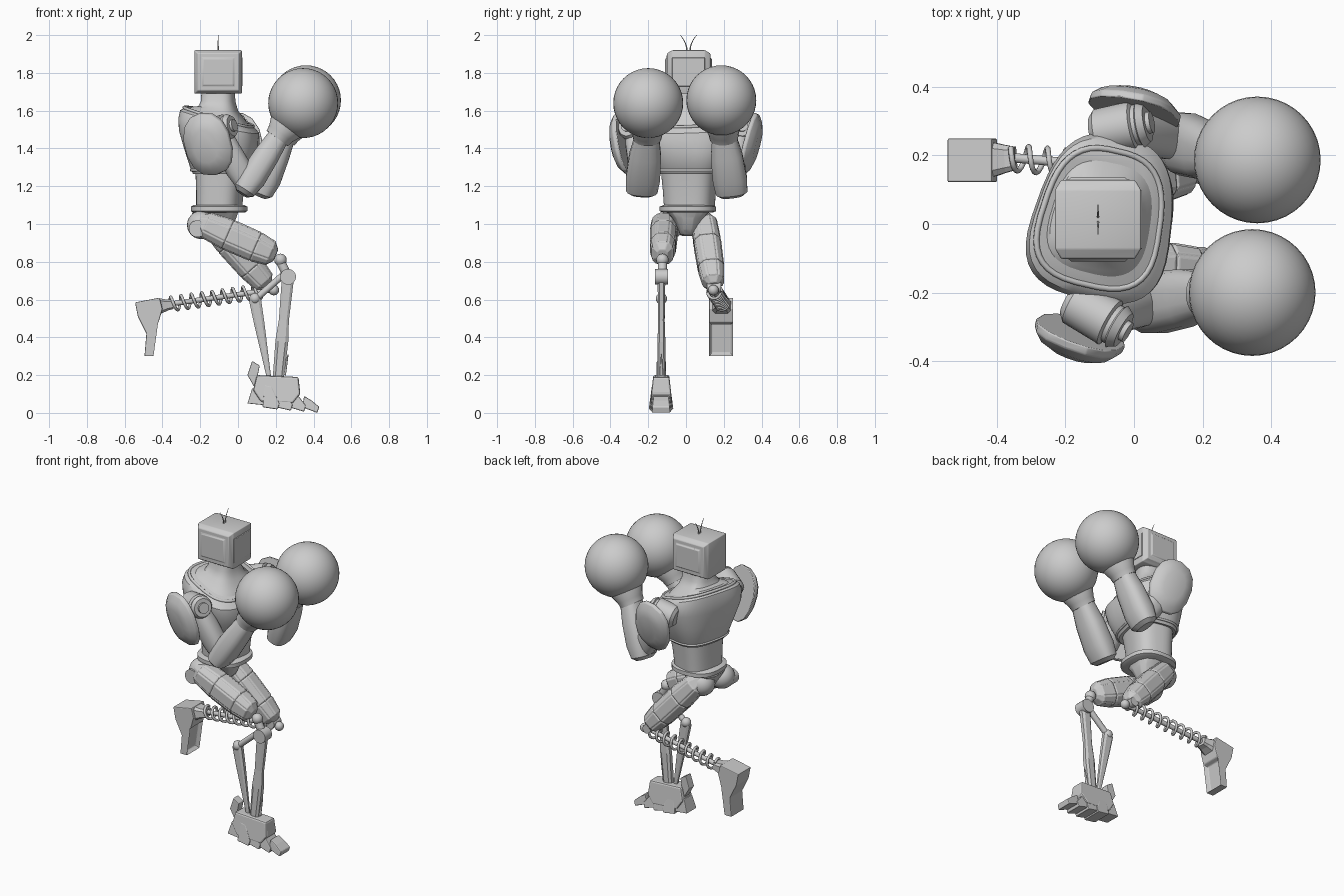
import bpy, bmesh
from math import sin, cos, pi, radians
from mathutils import Vector, Matrix

old = bpy.data.objects.get("Cube")
if old:
    bpy.data.objects.remove(old)

grey = bpy.data.materials.new("plain grey")
grey.use_nodes = True
grey.diffuse_color = (0.6, 0.6, 0.6, 1)
grey.node_tree.nodes["Principled BSDF"].inputs["Base Color"].default_value = (0.6, 0.6, 0.6, 1)


def finish(name, bm, smooth=True, bevel=0):
    bmesh.ops.recalc_face_normals(bm, faces=bm.faces)
    me = bpy.data.meshes.new(name)
    bm.to_mesh(me)
    bm.free()
    me.materials.append(grey)
    ob = bpy.data.objects.new(name, me)
    bpy.context.collection.objects.link(ob)
    if bevel:
        mod = ob.modifiers.new("Bevel", "BEVEL")
        mod.width, mod.segments = bevel, 2
    if smooth:
        bpy.ops.object.select_all(action="DESELECT")
        ob.select_set(True)
        bpy.context.view_layer.objects.active = ob
        bpy.ops.object.shade_smooth_by_angle(angle=radians(35))
    return ob


def skin(rings):
    """Closed surface through rings of equal point count."""
    bm = bmesh.new()
    vs = [[bm.verts.new(p) for p in ring] for ring in rings]
    n = len(vs[0])
    for lo, hi in zip(vs, vs[1:]):
        for i in range(n):
            bm.faces.new((lo[i], lo[(i + 1) % n], hi[(i + 1) % n], hi[i]))
    bm.faces.new(vs[0])
    bm.faces.new(vs[-1])
    return bm


def oval(n, power=2):
    pts = []
    for i in range(n):
        a = 2 * pi * (i + 0.5) / n
        c, s = cos(a), sin(a)
        pts.append((abs(c) ** (2 / power) * (1 if c > 0 else -1),
                    abs(s) ** (2 / power) * (1 if s > 0 else -1)))
    return pts


def limb(name, a, b, prof, n=20, power=2, smooth=True, ref=(0, 1, 0), panels=0, bevel=0):
    """Lofted shape from a to b; prof holds (position, half width, half height)."""
    a, b, ref = Vector(a), Vector(b), Vector(ref)
    d = (b - a).normalized()
    if abs(d.dot(ref.normalized())) > 0.98:
        ref = Vector((1, 0, 0))
    side = (ref - d * d.dot(ref)).normalized()
    up = d.cross(side)
    bm = skin([[a.lerp(b, t) + side * w * u + up * h * v for u, v in oval(n, power)]
               for t, w, h in prof])
    if panels:
        bm.normal_update()
        big = [f for f in bm.faces if len(f.verts) == 4 and f.calc_area() > 0.003]
        bmesh.ops.inset_individual(bm, faces=big, thickness=panels, depth=panels)
    return finish(name, bm, smooth, bevel)


def rod(name, a, b, r, r2=None, n=12):
    return limb(name, a, b, [(0, r, r), (1, r2 or r, r2 or r)], n)


def ball(name, c, r, seg=24):
    bm = bmesh.new()
    bmesh.ops.create_uvsphere(bm, u_segments=seg, v_segments=seg // 2, radius=r,
                              matrix=Matrix.Translation(c))
    ob = finish(name, bm, False)
    ob.data.polygons.foreach_set("use_smooth", [True] * len(ob.data.polygons))
    return ob


def tube(name, pts, r, cyclic=False, tip=1):
    """Wire along a path, made with a bevelled curve."""
    cu = bpy.data.curves.new(name, "CURVE")
    cu.dimensions, cu.bevel_depth, cu.bevel_resolution = "3D", r, 2
    cu.use_fill_caps = True
    sp = cu.splines.new("POLY")
    sp.points.add(len(pts) - 1)
    for i, (p, q) in enumerate(zip(sp.points, pts)):
        p.co = (*q, 1)
        p.radius = 1 + (tip - 1) * i / len(pts)
    sp.use_cyclic_u = cyclic
    cu.materials.append(grey)
    ob = bpy.data.objects.new(name, cu)
    bpy.context.collection.objects.link(ob)
    bpy.ops.object.select_all(action="DESELECT")
    ob.select_set(True)
    bpy.context.view_layer.objects.active = ob
    bpy.ops.object.convert(target="MESH")


def plate(name, outline, mid, w, bevel=0.004, taper=0.0, groove=False):
    """Side outline in x, z given half width w in y, narrowing upwards by taper."""
    bm = skin([[(x, mid + s * w * (1 - taper * z), z) for x, z in outline] for s in (-1, 1)])
    if groove:
        bmesh.ops.recalc_face_normals(bm, faces=bm.faces)
        sole = max((f for f in bm.faces if f.normal.x > 0.7), key=lambda f: f.calc_area())
        bmesh.ops.inset_individual(bm, faces=[sole], thickness=0.02, depth=-0.025)
    return finish(name, bm, False, bevel)


# Head: box with tapered sides and raised panels
diag = 2 ** 0.5
half = [(0, 0.08), (0.03, 0.084), (0.035, 0.108), (0.15, 0.125)]
half += [(1 - t, w) for t, w in reversed(half)]
limb("head", (-0.105, -0.11, 1.805), (-0.105, 0.137, 1.805),
     [(t, w * diag, (w - 0.01) * diag) for t, w in half], 4, bevel=0.006)
limb("face_screen", (0.01, 0.013, 1.805), (0.024, 0.013, 1.805),
     [(0, 0.09 * diag, 0.08 * diag), (1, 0.085 * diag, 0.075 * diag)], 4, bevel=0.002)
for s, nm in ((-1, "right_antenna"), (1, "left_antenna")):
    tube(nm, [(-0.105, 0.013 + s * (0.008 + 0.035 * t * t), 1.915 + 0.085 * t)
              for t in [i / 6 for i in range(7)]], 0.004, tip=0.2)

# Torso: twisted rounded rings of (z, centre x, half depth, half width, forward slope, taper)
yaw = radians(-13)


def body_ring(z, cx, rx, ry, slope, taper=0.0, power=2.9, n=40):
    ring = []
    for u, v in oval(n, power):
        x = rx * u * (1 - taper * v)
        ring.append((cx + x * cos(yaw) - ry * v * sin(yaw),
                     0.018 + x * sin(yaw) + ry * v * cos(yaw), z - slope * x))
    return ring


def body(name, rows):
    finish(name, skin([body_ring(*r) for r in rows]))


body("waist", [(1.08, -0.10, 0.115, 0.13, 0), (1.18, -0.095, 0.12, 0.137, 0),
               (1.32, -0.085, 0.135, 0.15, 0)])
body("chest", [(1.27, -0.085, 0.13, 0.15, 0), (1.265, -0.085, 0.145, 0.165, 0),
               (1.30, -0.08, 0.165, 0.185, 0), (1.39, -0.078, 0.19, 0.215, 0.05, 0.08),
               (1.47, -0.087, 0.2, 0.24, 0.12, 0.14), (1.52, -0.09, 0.2, 0.243, 0.2, 0.14),
               (1.55, -0.095, 0.188, 0.228, 0.28, 0.12), (1.57, -0.095, 0.165, 0.195, 0.3, 0.1)])
body("neck", [(1.55, -0.095, 0.16, 0.185, 0.3, 0.1), (1.585, -0.1, 0.135, 0.15, 0.27, 0.06),
              (1.612, -0.105, 0.1, 0.11, 0.12), (1.65, -0.105, 0.088, 0.085, 0),
              (1.72, -0.105, 0.085, 0.08, 0)])
tube("collar", body_ring(1.566, -0.095, 0.172, 0.2, 0.3, 0.1), 0.009, True)
tube("chest_rim", body_ring(1.285, -0.083, 0.157, 0.178, 0), 0.007, True)

# Belt and pelvis
limb("belt", (-0.1, 0.01, 1.06), (-0.1, 0.01, 1.1),
     [(0, 0.13, 0.135), (0.2, 0.15, 0.15), (0.8, 0.15, 0.15), (1, 0.13, 0.135)], 28, 2.5)
limb("pelvis", (-0.12, 0.01, 1.07), (-0.11, 0.01, 0.94),
     [(0, 0.12, 0.13), (0.35, 0.08, 0.11), (0.8, 0.05, 0.08), (1, 0.04, 0.05)], 12, 3, bevel=0.005)
ball("right_hip", (-0.195, -0.085, 0.995), 0.075)
ball("left_hip", (-0.165, 0.07, 1.0), 0.075)
rod("right_hip_cap", (-0.215, -0.1, 0.975), (-0.215, -0.165, 0.975), 0.045, n=20)

# Thighs with raised facets
thigh = [(-0.1, 0.035, 0.035), (0.02, 0.064, 0.068), (0.35, 0.07, 0.082),
         (0.75, 0.066, 0.08), (0.98, 0.054, 0.064), (1.04, 0.03, 0.035)]
limb("right_thigh", (-0.18, -0.115, 1.0), (0.185, -0.125, 0.84), thigh, 8, 2.6, False,
     panels=0.007, bevel=0.004)
limb("left_thigh", (-0.15, 0.095, 1.015), (0.145, 0.145, 0.685),
     [(t, w, h * 0.9) for t, w, h in thigh], 8, 2.6, False, panels=0.007, bevel=0.004)

# Right knee and shin struts
rod("right_knee_axle", (0.265, -0.165, 0.72), (0.265, -0.095, 0.72), 0.042, n=20)
ball("right_knee_ball", (0.225, -0.125, 0.81), 0.033, 16)
rod("right_knee_link", (0.22, -0.125, 0.81), (0.265, -0.125, 0.72), 0.025)
rod("right_rear_link", (0.25, -0.13, 0.74), (0.09, -0.13, 0.6), 0.018)
ball("right_rear_joint", (0.09, -0.13, 0.605), 0.03, 16)
limb("right_rear_strut", (0.09, -0.13, 0.6), (0.165, -0.13, 0.18),
     [(0, 0.02, 0.034), (0.3, 0.018, 0.029), (1, 0.01, 0.012)], 8, 3, False)
limb("right_shin", (0.265, -0.13, 0.72), (0.21, -0.13, 0.15),
     [(0, 0.022, 0.034), (0.4, 0.018, 0.028), (0.6, 0.022, 0.036), (1, 0.025, 0.03)], 8, 3, False)
rod("ankle_pin", (0.245, -0.13, 0.2), (0.265, -0.13, 0.31), 0.009, 0.003)

# Right foot: ankle block, heel spur and stepped segments
plate("ankle", [(0.1, 0.2), (0.32, 0.19), (0.33, 0.1), (0.29, 0.05), (0.12, 0.06), (0.08, 0.12)],
      -0.131, 0.064, 0.01, 1.7)
plate("heel_spur", [(0.05, 0.2), (0.075, 0.275), (0.115, 0.25), (0.105, 0.2), (0.13, 0.13), (0.09, 0.13)],
      -0.13, 0.025)
plate("heel", [(0.05, 0.05), (0.075, 0.13), (0.14, 0.13), (0.15, 0.04)], -0.13, 0.055, taper=2)
for i in range(4):
    x = 0.13 + 0.07 * i
    plate(f"foot_segment_{i + 1}", [(x, 0.03), (x + 0.01, 0.15 - 0.02 * i), (x + 0.05, 0.14 - 0.025 * i),
          (x + 0.09, 0.05 - 0.006 * i), (x + 0.08, 0.018 - 0.006 * i)], -0.132, 0.068 - 0.006 * i,
          0.006, 2)

# Left shin: rod inside a coil spring
top, end = Vector((0.17, 0.145, 0.65)), Vector((-0.37, 0.195, 0.575))
ball("left_knee_ball", (0.19, 0.145, 0.65), 0.028, 16)
rod("left_knee_axle", (0.15, 0.11, 0.665), (0.15, 0.185, 0.665), 0.028, n=16)
rod("left_shin_rod", top, end, 0.014)
axis = (end - top).normalized()
u = axis.cross(Vector((0, 0, 1))).normalized()
v = axis.cross(u)
tube("shin_spring", [top.lerp(end, 0.08 + 0.9 * i / 160) + (u * cos(i * pi / 9) + v * sin(i * pi / 9)) * 0.037
                     for i in range(161)], 0.008)

# Left foot block with a grooved sole
limb("left_ankle", (-0.42, 0.188, 0.565), (-0.345, 0.192, 0.575),
     [(0, 0.055, 0.045), (0.6, 0.042, 0.03), (1, 0.035, 0.026)], 8, 4, False)
plate("left_foot", [(-0.545, 0.585), (-0.415, 0.61), (-0.4, 0.55), (-0.42, 0.48), (-0.445, 0.3),
                    (-0.495, 0.3), (-0.485, 0.42), (-0.53, 0.51)], 0.186, 0.064, 0.005, groove=True)

# Arms with shoulder joints, pads and round gloves
arms = (("right", -1, (-0.11, -0.265, 1.5), (0.05, -0.232, 1.205), (0.22, -0.205, 1.47),
         (0.345, -0.2, 1.64), (-0.155, -0.315, 1.425), (-0.177, -0.378, 1.41)),
        ("left", 1, (-0.04, 0.28, 1.5), (0.138, 0.238, 1.195), (0.25, 0.2, 1.47),
         (0.36, 0.187, 1.655), (0.0, 0.325, 1.425), (0.01, 0.38, 1.412)))
for nm, s, shoulder, elbow, wrist, fist, pad, pad_out in arms:
    sh = Vector(shoulder)
    turn = Vector((0.08, -0.015 + s * 0.03, 0.02))
    limb(nm + "_shoulder", sh - turn, sh + turn,
         [(0, 0.05, 0.05), (0.1, 0.068, 0.068), (0.75, 0.072, 0.072), (0.78, 0.06, 0.06),
          (0.85, 0.06, 0.06), (0.88, 0.068, 0.068), (1, 0.055, 0.055)], 24)
    rod(nm + "_shoulder_bolt", sh, sh + turn * 1.15, 0.032, n=20)
    limb(nm + "_upper_arm", shoulder, elbow,
         [(0, 0.055, 0.055), (0.25, 0.065, 0.065), (0.7, 0.062, 0.07), (1, 0.05, 0.055)], 16, 2.5)
    limb(nm + "_forearm", elbow, wrist,
         [(-0.17, 0.06, 0.035), (-0.1, 0.085, 0.06), (0.15, 0.092, 0.074),
          (0.6, 0.085, 0.068), (0.95, 0.066, 0.058)], 16, 2.7)
    limb(nm + "_cuff", wrist, fist, [(-0.1, 0.075, 0.07), (0.05, 0.08, 0.076),
                                     (0.3, 0.1, 0.1), (0.6, 0.1, 0.1)], 24)
    ball(nm + "_glove", fist, 0.185, 40)
    limb(nm + "_shoulder_pad", pad, pad_out,
         [(0, 0.12, 0.155), (0, 0.132, 0.172), (0.35, 0.13, 0.168), (0.75, 0.105, 0.135),
          (1, 0.065, 0.09)], 14, 2.3, ref=(1, 0, 0.25), bevel=0.004)
